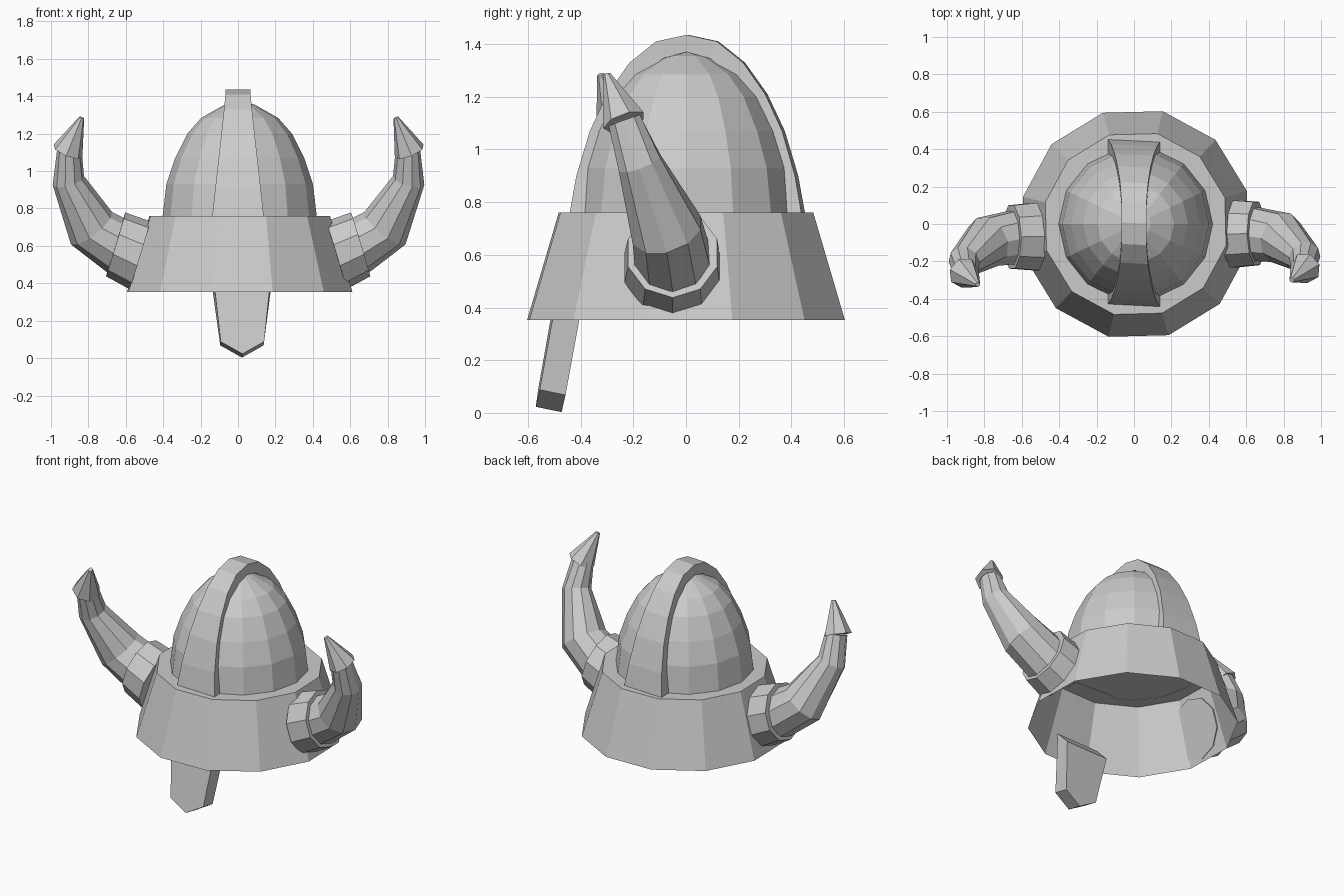
import bpy, bmesh
from math import cos, sin, pi, radians
from mathutils import Vector, Matrix

cube = bpy.data.objects.get("Cube")
if cube:
    bpy.data.objects.remove(cube, do_unlink=True)

steel = bpy.data.materials.new("plain grey")
steel.use_nodes = True
GREY = (0.6, 0.6, 0.6, 1)
steel.diffuse_color = GREY
steel.node_tree.nodes["Principled BSDF"].inputs["Base Color"].default_value = GREY

# Slight offsets and twists of the bowl and the horns
SHIFT = Matrix.Translation((0.009, 0, 0))
BRIM_TWIST = SHIFT @ Matrix.Rotation(radians(1.5), 4, 'Z')
HORN_TWIST = Matrix.Rotation(radians(0.8), 4, 'Z')


def loft(name, rings, cap_start=True, cap_end=True, matrix=None):
    """Bridge equal-length rings of points into a flat-shaded skin."""
    bm = bmesh.new()
    loops = [[bm.verts.new(p) for p in ring] for ring in rings]
    n = len(loops[0])
    for a, b in zip(loops, loops[1:]):
        for i in range(n):
            j = (i + 1) % n
            bm.faces.new((a[i], a[j], b[j], b[i]))
    if cap_start:
        bm.faces.new(loops[0])
    if cap_end:
        bm.faces.new(loops[-1])
    bmesh.ops.remove_doubles(bm, verts=bm.verts, dist=0.0005)
    bmesh.ops.recalc_face_normals(bm, faces=bm.faces)
    if matrix:
        bm.transform(matrix)
    mesh = bpy.data.meshes.new(name)
    bm.to_mesh(mesh)
    bm.free()
    mesh.materials.append(steel)
    obj = bpy.data.objects.new(name, mesh)
    bpy.context.collection.objects.link(obj)
    return obj


def circle(r, z, n, phase=0.0):
    return [(r * cos(2 * pi * i / n + phase), r * sin(2 * pi * i / n + phase), z)
            for i in range(n)]


def tube(name, path, radii, sides, side, axis=None):
    """Rings square to a path (or to a given axis); side -1 mirrors it."""
    pts = [Vector(p) for p in path]
    rings = []
    for i, (p, r) in enumerate(zip(pts, radii)):
        t = axis or pts[min(i + 1, len(pts) - 1)] - pts[max(i - 1, 0)]
        t = t.normalized()
        u = (Vector((0, 1, 0)) - t * t.y).normalized()
        v = t.cross(u)
        ring = []
        for k in range(sides):
            a = 2 * pi * (k + 0.5) / sides
            q = p + r * (cos(a) * u + sin(a) * v)
            ring.append((q.x * side, q.y, q.z))
        rings.append(ring)
    return loft(name, rings, matrix=HORN_TWIST)


# Flared brim: open below, flat deck on top
loft("brim", [circle(0.62, 0.353, 12, pi / 12), circle(0.497, 0.76, 12, pi / 12)],
     cap_start=False, matrix=BRIM_TWIST)

# Faceted dome
DOME = [(0.412, 0.758), (0.392, 0.93), (0.345, 1.07), (0.28, 1.2),
        (0.205, 1.285), (0.08, 1.355), (0, 1.372)]
loft("dome", [circle(r, z, 14) for r, z in DOME], cap_start=False, cap_end=False,
     matrix=SHIFT)

# Crest band over the dome, front to back, widening towards its feet
OUTER = [(0.44, 0.758), (0.415, 0.9), (0.365, 1.07), (0.3, 1.21), (0.215, 1.33),
         (0.115, 1.41), (0, 1.435)]
INNER = [(0.365, 0.758), (0.35, 0.87), (0.31, 1.01), (0.25, 1.15), (0.18, 1.265),
         (0.09, 1.345), (0, 1.37)]


def both_ways(half):
    return half + [(-y, z) for y, z in reversed(half[:-1])]


def half_width(z):
    return 0.067 + 0.071 * max(0, 1.4 - z) / 0.64


crest = []
for (yo, zo), (yi, zi) in zip(both_ways(OUTER), both_ways(INNER)):
    w = half_width(zo)
    skew = 0.05 * w
    crest.append([(-w, yo + skew, zo), (w, yo - skew, zo),
                  (w, yi - skew, zi), (-w, yi + skew, zi)])
loft("crest", crest, matrix=Matrix.Translation((0, 0.005, 0)))


# Nose guard: pointed plate leaning forward, its top cut on a slant
def guard_outline(y, dz, top):
    outline = [(-0.155, top), (-0.116, 0.08), (0, 0.015), (0.116, 0.08), (0.155, top)]
    return [(x, y + 0.18 * (z - 0.35), z + dz) for x, z in outline]


loft("nose_guard", [guard_outline(-0.51, 0.008, 0.44), guard_outline(-0.412, -0.012, 0.37)],
     matrix=BRIM_TWIST)

# Horns, each with a tapered collar and a pointed cap
HORN = [(0.62, -0.06, 0.585), (0.785, -0.085, 0.695), (0.91, -0.19, 0.95),
        (0.905, -0.247, 1.11)]
RIM_AXIS = Vector((0.957, 0, 0.29))
for side, label in ((1, "left"), (-1, "right")):
    tube(label + "_collar", [(0.525, -0.06, 0.55), (0.655, -0.06, 0.608)],
         (0.19, 0.178), 10, side, RIM_AXIS)
    tube(label + "_horn", HORN, (0.15, 0.14, 0.087, 0.066), 10, side)
    tube(label + "_horn_tip", [(0.914, -0.247, 1.105), (0.84, -0.312, 1.285)],
         (0.085, 0.014), 7, side)
